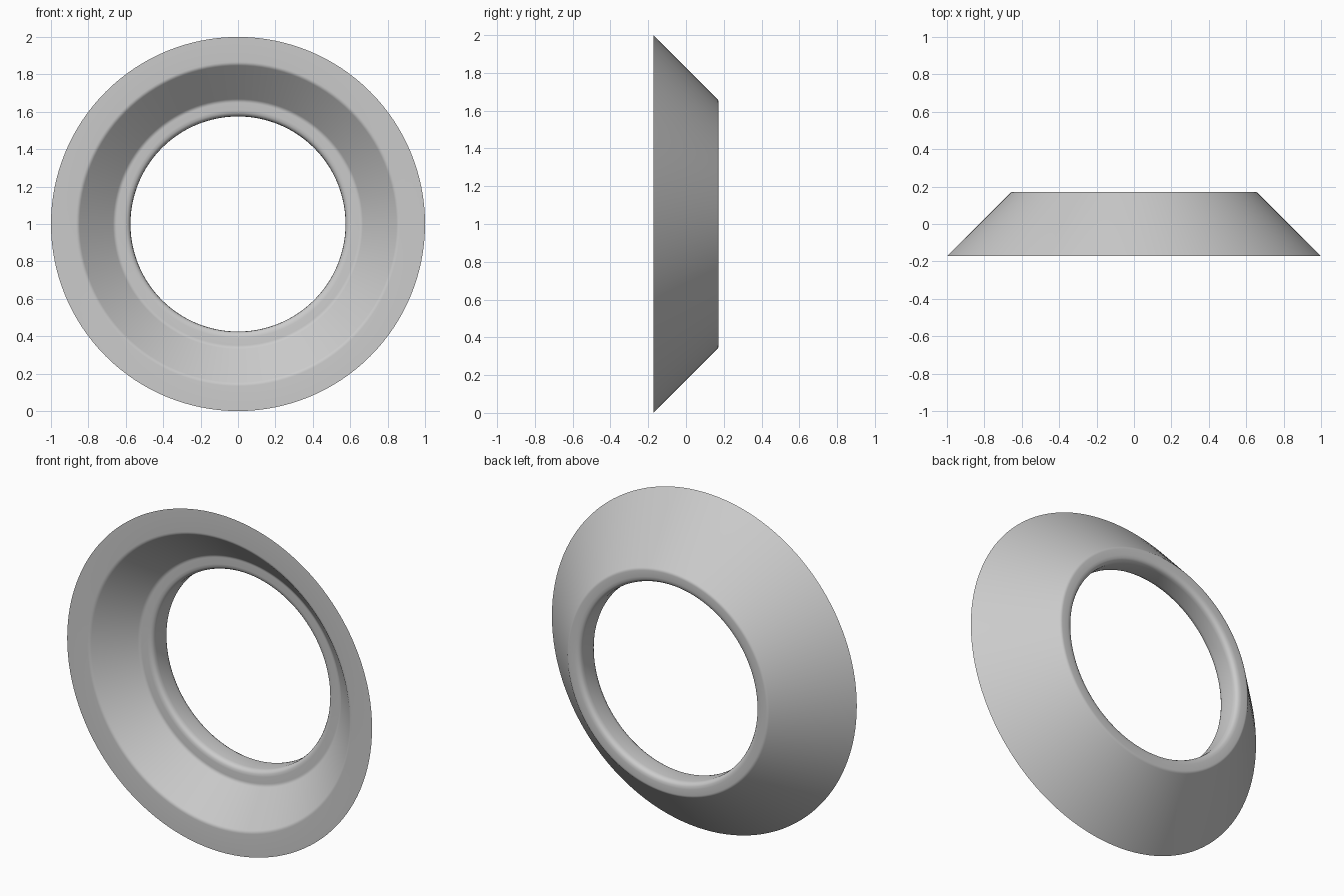
import bpy
import bmesh
from math import pi
from mathutils import Vector, Matrix

cube = bpy.data.objects.get("Cube")
if cube:
    bpy.data.objects.remove(cube, do_unlink=True)

SEGMENTS = 128

grey = bpy.data.materials.new("plain grey")
grey.use_nodes = True
colour = (0.6, 0.6, 0.6, 1)
grey.diffuse_color = colour
grey.node_tree.nodes["Principled BSDF"].inputs["Base Color"].default_value = colour


def rounded(corners, steps=4):
    """Closed profile of (radius, y, fillet) corners with the fillets cut in."""
    points = []
    for i, (r, y, fillet) in enumerate(corners):
        here = Vector((r, y))
        if fillet == 0:
            points.append(here)
            continue
        before = Vector(corners[i - 1][:2])
        after = Vector(corners[(i + 1) % len(corners)][:2])
        start = here + (before - here).normalized() * fillet
        end = here + (after - here).normalized() * fillet
        for s in range(steps + 1):
            t = s / steps
            points.append(start.lerp(here, t).lerp(here.lerp(end, t), t))
    return points


# Cross-section: flared rim, inner cone, ledge, rounded bore, back rim
profile = rounded([
    (1.0, -0.172, 0),
    (0.855, -0.172, 0.012),
    (0.66, 0.022, 0.012),
    (0.575, 0.022, 0.035),
    (0.575, 0.172, 0.035),
    (0.655, 0.172, 0.01),
])

# Turn the cross-section around the y axis
bm = bmesh.new()
verts = [bm.verts.new((p.x, p.y, 0)) for p in profile]
edges = [bm.edges.new((v, verts[(i + 1) % len(verts)])) for i, v in enumerate(verts)]
bmesh.ops.spin(bm, geom=verts + edges, cent=(0, 0, 0), axis=(0, 1, 0),
               angle=2 * pi, steps=SEGMENTS, use_merge=True)
bmesh.ops.remove_doubles(bm, verts=bm.verts[:], dist=0.0001)
bmesh.ops.recalc_face_normals(bm, faces=bm.faces[:])
bm.transform(Matrix.Translation((0, 0, 1)))
mesh = bpy.data.meshes.new("flared_ring")
bm.to_mesh(mesh)
bm.free()
mesh.materials.append(grey)

ring = bpy.data.objects.new("flared_ring", mesh)
bpy.context.collection.objects.link(ring)
bpy.context.view_layer.objects.active = ring
ring.select_set(True)
bpy.ops.object.shade_smooth_by_angle(angle=pi / 5)
